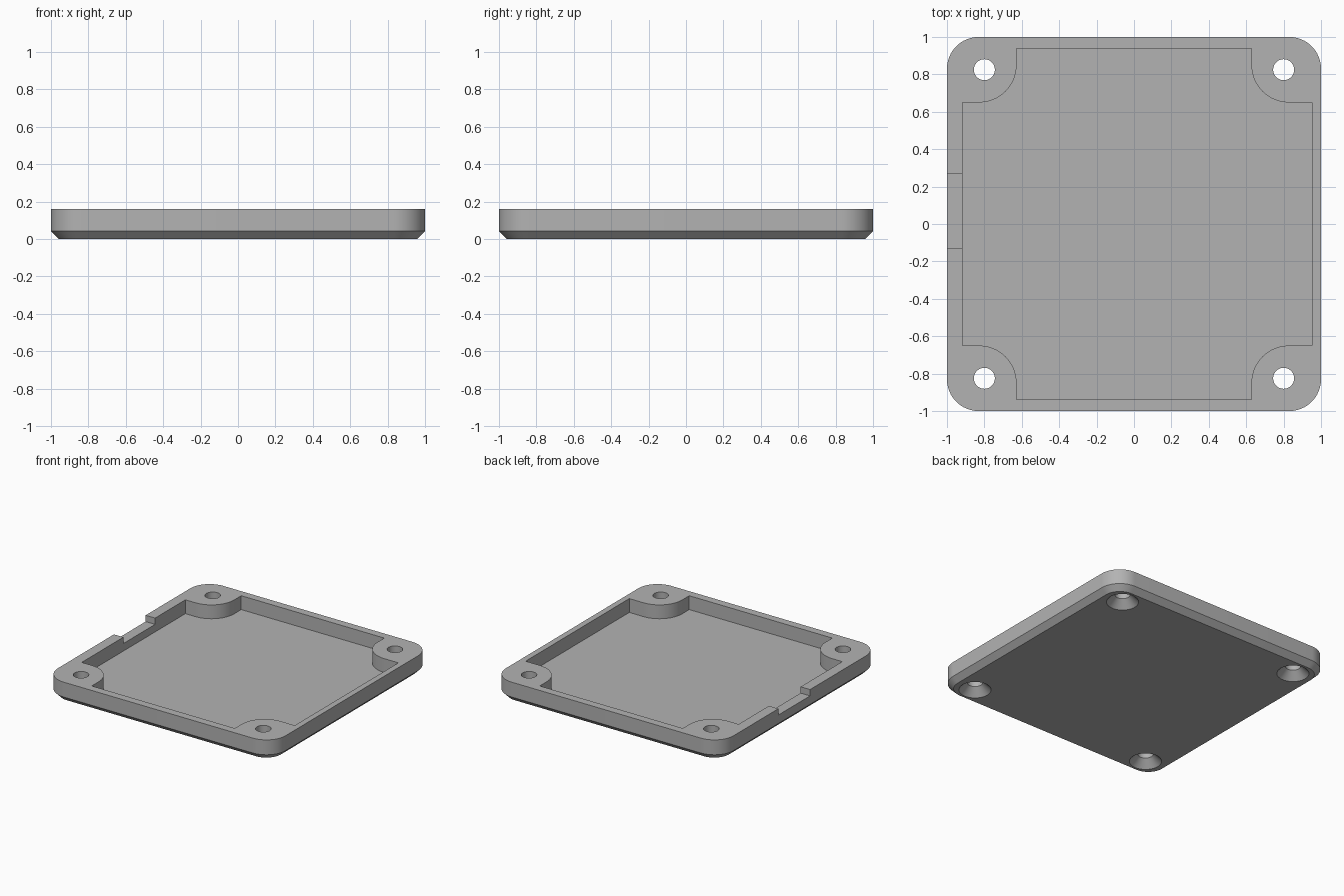
import bpy, bmesh
from math import cos, sin, pi

cube = bpy.data.objects.get("Cube")
if cube:
    bpy.data.objects.remove(cube, do_unlink=True)

HEIGHT, CHAMFER, FLOOR, CORNER = 0.16, 0.042, 0.05, 0.17
HOLE_X, HOLE_Y, HOLE_R, SINK_R, SINK_DEPTH = 0.8, 0.825, 0.056, 0.116, 0.06
BOSS_X, BOSS_Y, BOSS_R = 0.628, 0.65, 0.2
CORNERS = [(1, 1), (-1, 1), (-1, -1), (1, -1)]

grey = bpy.data.materials.new("plain grey")
grey.use_nodes = True
colour = (0.45, 0.45, 0.45, 1)
grey.diffuse_color = colour
grey.node_tree.nodes["Principled BSDF"].inputs["Base Color"].default_value = colour


def arc(cx, cy, r, start, end, steps):
    return [(cx + r * cos(start + (end - start) * i / steps),
             cy + r * sin(start + (end - start) * i / steps)) for i in range(steps + 1)]


def rounded_square(half, r):
    points = []
    for i, (sx, sy) in enumerate(CORNERS):
        points += arc(sx * (half - r), sy * (half - r), r, i * pi / 2, (i + 1) * pi / 2, 16)
    return points


def circle(x, y, r):
    return arc(x, y, r, 0, 2 * pi, 48)[:-1]


def pocket_outline():
    points = []
    for sx, sy in CORNERS:
        wall_x = 0.953 if sx > 0 else 0.917
        part = [(wall_x, BOSS_Y)]
        part += arc(BOSS_X + BOSS_R, BOSS_Y + BOSS_R, BOSS_R, 1.5 * pi, pi, 20)
        part += [(BOSS_X, 0.937)]
        part = [(sx * x, sy * y) for x, y in part]
        points += part if sx * sy > 0 else part[::-1]
    return points


def loft(name, layers):
    """Closed solid through matching outlines, each given as (z, points)."""
    bm = bmesh.new()
    rings = [[bm.verts.new((x, y, z)) for x, y in pts] for z, pts in layers]
    n = len(rings[0])
    for low, high in zip(rings, rings[1:]):
        for i in range(n):
            j = (i + 1) % n
            bm.faces.new((low[i], low[j], high[j], high[i]))
    bm.faces.new(rings[0][::-1])
    bm.faces.new(rings[-1])
    bmesh.ops.recalc_face_normals(bm, faces=bm.faces)
    mesh = bpy.data.meshes.new(name)
    bm.to_mesh(mesh)
    bm.free()
    mesh.materials.append(grey)
    obj = bpy.data.objects.new(name, mesh)
    bpy.context.collection.objects.link(obj)
    return obj


# Rounded plate with a chamfered underside
plate = loft("cover_plate", [
    (0, rounded_square(1 - CHAMFER, CORNER - CHAMFER)),
    (CHAMFER, rounded_square(1, CORNER)),
    (HEIGHT, rounded_square(1, CORNER))])

# Pocket that leaves a rim and four corner bosses
outline = pocket_outline()
cutters = [loft("pocket_cutter", [(FLOOR, outline), (HEIGHT + 0.1, outline)])]

# Shallow notch through the rim
notch = [(-1.1, -0.127), (-0.88, -0.127), (-0.88, 0.27), (-1.1, 0.27)]
cutters.append(loft("notch_cutter", [(HEIGHT - 0.05, notch), (HEIGHT + 0.1, notch)]))

# Countersunk screw holes
slope = (SINK_R - HOLE_R) / SINK_DEPTH
for sx, sy in CORNERS:
    x, y = sx * HOLE_X, sy * HOLE_Y
    cutters.append(loft("screw_hole_cutter", [
        (-0.02, circle(x, y, SINK_R + 0.02 * slope)),
        (SINK_DEPTH, circle(x, y, HOLE_R)),
        (HEIGHT + 0.1, circle(x, y, HOLE_R))]))

bpy.ops.object.select_all(action='DESELECT')
plate.select_set(True)
bpy.context.view_layer.objects.active = plate
for cutter in cutters:
    cutter.hide_render = True
    mod = plate.modifiers.new("cut", 'BOOLEAN')
    mod.operation = 'DIFFERENCE'
    mod.solver = 'EXACT'
    mod.object = cutter
    bpy.ops.object.modifier_apply(modifier=mod.name)
    bpy.data.objects.remove(cutter, do_unlink=True)
bpy.ops.object.shade_smooth_by_angle(angle=pi / 6)
